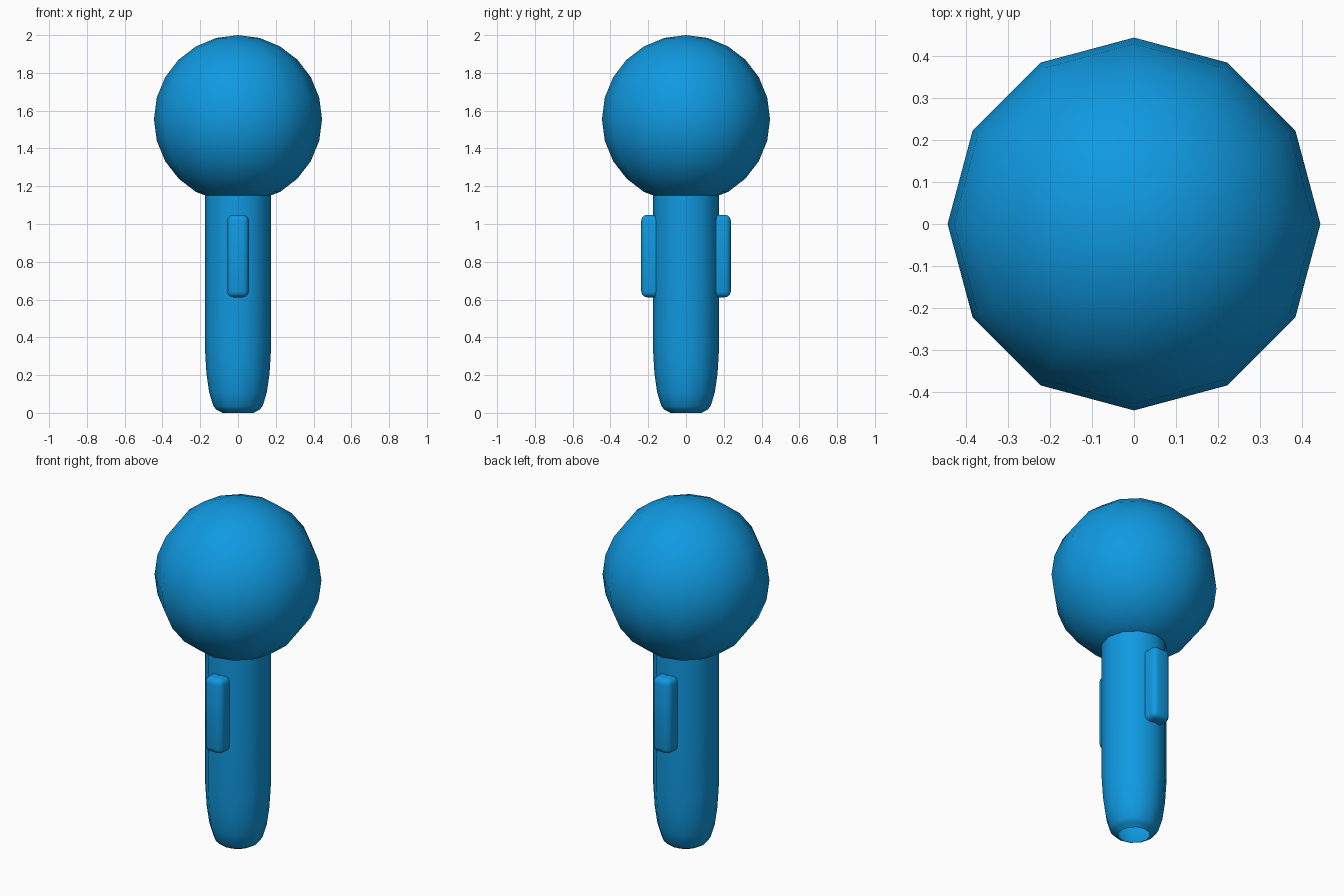
import bpy, bmesh, math

if "Cube" in bpy.data.objects:
    bpy.data.objects.remove(bpy.data.objects["Cube"])

blue = bpy.data.materials.new("bright blue")
blue.diffuse_color = (0.005, 0.32, 0.75, 1)
blue.use_nodes = True
blue.node_tree.nodes["Principled BSDF"].inputs["Base Color"].default_value = blue.diffuse_color


def finish(bm, name):
    bmesh.ops.recalc_face_normals(bm, faces=bm.faces)
    for f in bm.faces:
        f.smooth = True
    me = bpy.data.meshes.new(name)
    bm.to_mesh(me)
    bm.free()
    me.materials.append(blue)
    ob = bpy.data.objects.new(name, me)
    bpy.context.scene.collection.objects.link(ob)
    return ob


def lathe(name, profile, sides=12):
    bm = bmesh.new()
    vs = [bm.verts.new((r, 0, z)) for r, z in profile]
    es = [bm.edges.new(p) for p in zip(vs, vs[1:])]
    bmesh.ops.spin(bm, geom=vs + es, cent=(0, 0, 0), axis=(0, 0, 1),
                   angle=math.tau, steps=sides, use_merge=True)
    bmesh.ops.remove_doubles(bm, verts=bm.verts, dist=1e-5)
    return finish(bm, name)


# Ball head, left open where it meets the handle
R, CZ = 0.445, 1.555
ball = [(R * math.sin(math.radians(a)), CZ + R * math.cos(math.radians(a)))
        for a in range(0, 151, 15)]
lathe("ball_head", ball + [(0.175, 1.152)])

# Handle with tapered, open lower end
lathe("handle", [(0.175, 1.152), (0.175, 0.75), (0.175, 0.34), (0.167, 0.21),
                 (0.153, 0.11), (0.13, 0.035), (0.112, 0.015), (0.086, 0.003),
                 (0.084, 0.0)])

# Rounded raised bars on the front and back of the handle
for name, side in (("front_button", -1), ("back_button", 1)):
    bm = bmesh.new()
    bmesh.ops.create_cube(bm, size=1)
    for v in bm.verts:
        v.co.x *= 0.114
        v.co.y = side * 0.17 + v.co.y * 0.134
        v.co.z = 0.83 + v.co.z * 0.436
    bmesh.ops.bevel(bm, geom=list(bm.edges), offset=0.03, segments=3,
                    profile=0.5, affect='EDGES')
    finish(bm, name)
